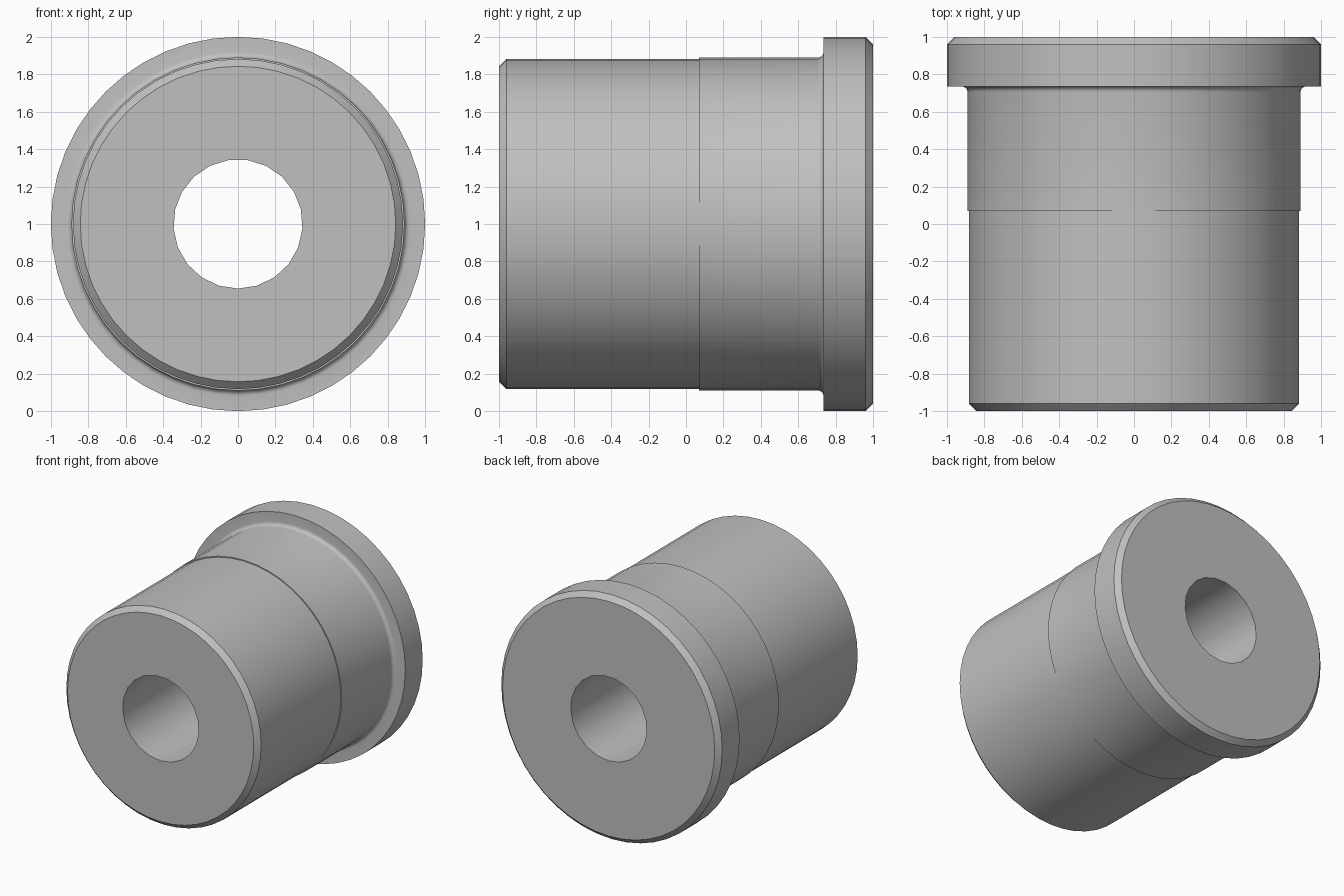
import bpy
import bmesh
import math

cube = bpy.data.objects.get("Cube")
if cube:
    bpy.data.objects.remove(cube, do_unlink=True)

steel = bpy.data.materials.new("plain grey steel")
steel.use_nodes = True
colour = (0.53, 0.53, 0.53, 1)
steel.diffuse_color = colour
steel.node_tree.nodes["Principled BSDF"].inputs["Base Color"].default_value = colour

OUTER_SIDES = 48
BORE_SIDES = 21
AXIS_Z = 1.0


def ring(bm, radius, y, sides, start):
    """Closed ring of vertices around the y axis."""
    verts = []
    for i in range(sides):
        a = start + math.tau * i / sides
        verts.append(bm.verts.new((radius * math.cos(a), y, AXIS_Z + radius * math.sin(a))))
    return verts


def lathe(bm, profile, sides, start=0.0):
    """Skin a (radius, y) profile; return the edges of its two open ends."""
    rings = [ring(bm, r, y, sides, start) for r, y in profile]
    for a, b in zip(rings, rings[1:]):
        for i in range(sides):
            j = (i + 1) % sides
            bm.faces.new((a[i], a[j], b[j], b[i]))
    return [[bm.edges.get((e[i], e[(i + 1) % sides])) for i in range(sides)]
            for e in (rings[0], rings[-1])]


# Outer profile: chamfered nose, small step, fillet, chamfered flange
fillet_r = 0.03
seat_r, flange_y = 0.89, 0.735
fillet = [(seat_r + fillet_r * (1 - math.cos(a)), flange_y - fillet_r * (1 - math.sin(a)))
          for a in (math.pi / 2 * k / 5 for k in range(6))]
outer = [(0.843, -1.0), (0.882, -0.96), (0.882, 0.07), (seat_r, 0.07)]
outer += fillet
outer += [(1.0, flange_y), (1.0, 0.96), (0.96, 1.0)]

bm = bmesh.new()
outer_ends = lathe(bm, outer, OUTER_SIDES)
bore_ends = lathe(bm, [(0.345, -1.0), (0.345, 1.0)], BORE_SIDES, -math.pi / 2)

# Flat annular end faces
for a, b in zip(outer_ends, bore_ends):
    bmesh.ops.triangle_fill(bm, edges=a + b, use_beauty=True)
bmesh.ops.recalc_face_normals(bm, faces=bm.faces)

mesh = bpy.data.meshes.new("flanged_bushing")
bm.to_mesh(mesh)
bm.free()
mesh.materials.append(steel)
bushing = bpy.data.objects.new("flanged_bushing", mesh)
bpy.context.collection.objects.link(bushing)

# Smooth walls with crisp chamfers
bpy.ops.object.select_all(action='DESELECT')
bushing.select_set(True)
bpy.context.view_layer.objects.active = bushing
bpy.ops.object.shade_smooth_by_angle(angle=math.radians(30))
